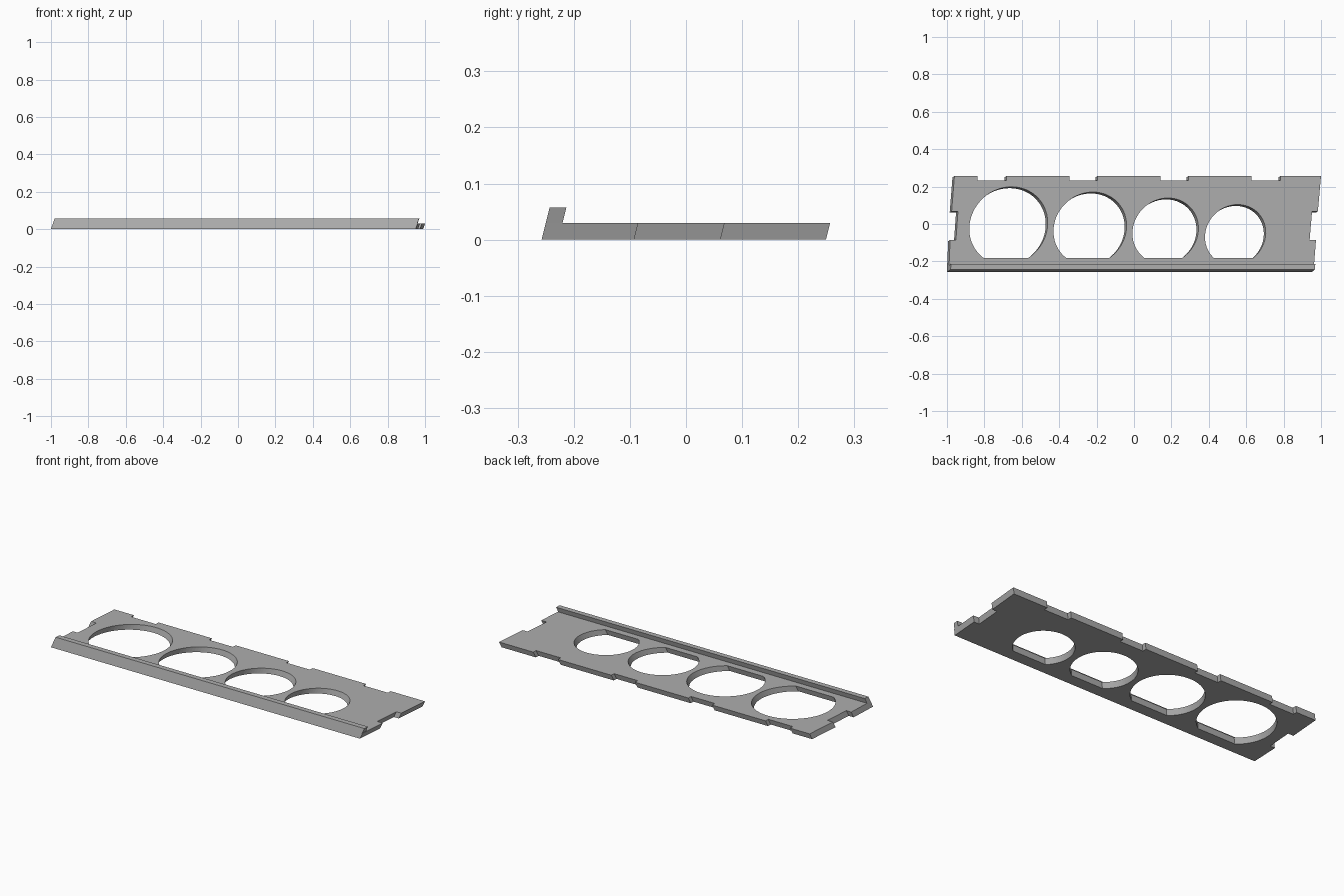
import bpy
import bmesh
import math

cube = bpy.data.objects.get("Cube")
if cube:
    bpy.data.objects.remove(cube, do_unlink=True)

THICK, LIP_TOP = 0.03, 0.057
LEAN_X, LEAN_Y = 0.35, 0.25      # sideways lean per unit of height
SKEW = 0.08                      # plan skew of x along y

grey = bpy.data.materials.new("grey")
grey.use_nodes = True
colour = (0.42, 0.42, 0.42, 1)
grey.diffuse_color = colour
grey.node_tree.nodes["Principled BSDF"].inputs["Base Color"].default_value = colour


def leaning_prism(name, outline, z0, z1):
    """Prism whose outline is given at the plate's top surface."""
    bm = bmesh.new()
    rings = []
    for z in (z0, z1):
        d = z - THICK
        rings.append([bm.verts.new((x + LEAN_X * d, y + LEAN_Y * d, z)) for x, y in outline])
    low, high = rings
    bm.faces.new(low)
    bm.faces.new(high)
    n = len(outline)
    for i in range(n):
        j = (i + 1) % n
        bm.faces.new((low[i], low[j], high[j], high[i]))
    bmesh.ops.recalc_face_normals(bm, faces=bm.faces)
    mesh = bpy.data.meshes.new(name)
    bm.to_mesh(mesh)
    bm.free()
    mesh.materials.append(grey)
    obj = bpy.data.objects.new(name, mesh)
    bpy.context.collection.objects.link(obj)
    return obj


# Plate outline: right end, notched back edge, left end
outline = [(-0.99, -0.25), (0.96, -0.25),
           (0.973, -0.085), (0.939, -0.085), (0.952, 0.068), (0.983, 0.068), (1.0, 0.257)]
for start, end in ((0.783, 0.628), (0.291, 0.142), (-0.195, -0.345), (-0.682, -0.837)):
    outline += [(start, 0.257), (start, 0.233), (end, 0.233), (end, 0.257)]
outline += [(-0.96, 0.257), (-0.975, 0.068), (-0.941, 0.068), (-0.952, -0.085), (-0.983, -0.085)]
plate = leaning_prism("plate", outline, 0, THICK)

# Round holes of decreasing size, all cut flat at the same front line
FLAT_Y = -0.182
holes = ((-0.671, -0.010, 0.209), (-0.235, -0.024, 0.195),
         (0.168, -0.037, 0.176), (0.542, -0.058, 0.162))
for k, (cx, cy, r) in enumerate(holes):
    gap = math.acos((cy - FLAT_Y) / r)
    first, sweep, steps = -math.pi / 2 + gap, 2 * (math.pi - gap), 64
    ring = []
    for i in range(steps + 1):
        a = first + sweep * i / steps
        dy = r * math.sin(a)
        ring.append((cx + r * math.cos(a) + SKEW * dy, cy + dy))
    cutter = leaning_prism(f"hole_cutter_{k + 1}", ring, -0.05, 0.1)
    cutter.hide_render = True
    cutter.hide_set(True)
    cut = plate.modifiers.new(f"hole_{k + 1}", "BOOLEAN")
    cut.operation = "DIFFERENCE"
    cut.solver = "EXACT"
    cut.object = cutter

# Bake the holes and drop the cutters
bpy.context.view_layer.update()
evaluated = plate.evaluated_get(bpy.context.evaluated_depsgraph_get())
plate_mesh = bpy.data.meshes.new_from_object(evaluated)
plate.modifiers.clear()
plate.data = plate_mesh
for obj in [o for o in bpy.data.objects if o.name.startswith("hole_cutter")]:
    bpy.data.objects.remove(obj, do_unlink=True)

# Raised lip along the front edge
leaning_prism("front_lip", [(-0.99, -0.25), (0.958, -0.25), (0.96, -0.22), (-0.988, -0.22)],
              THICK, LIP_TOP)
